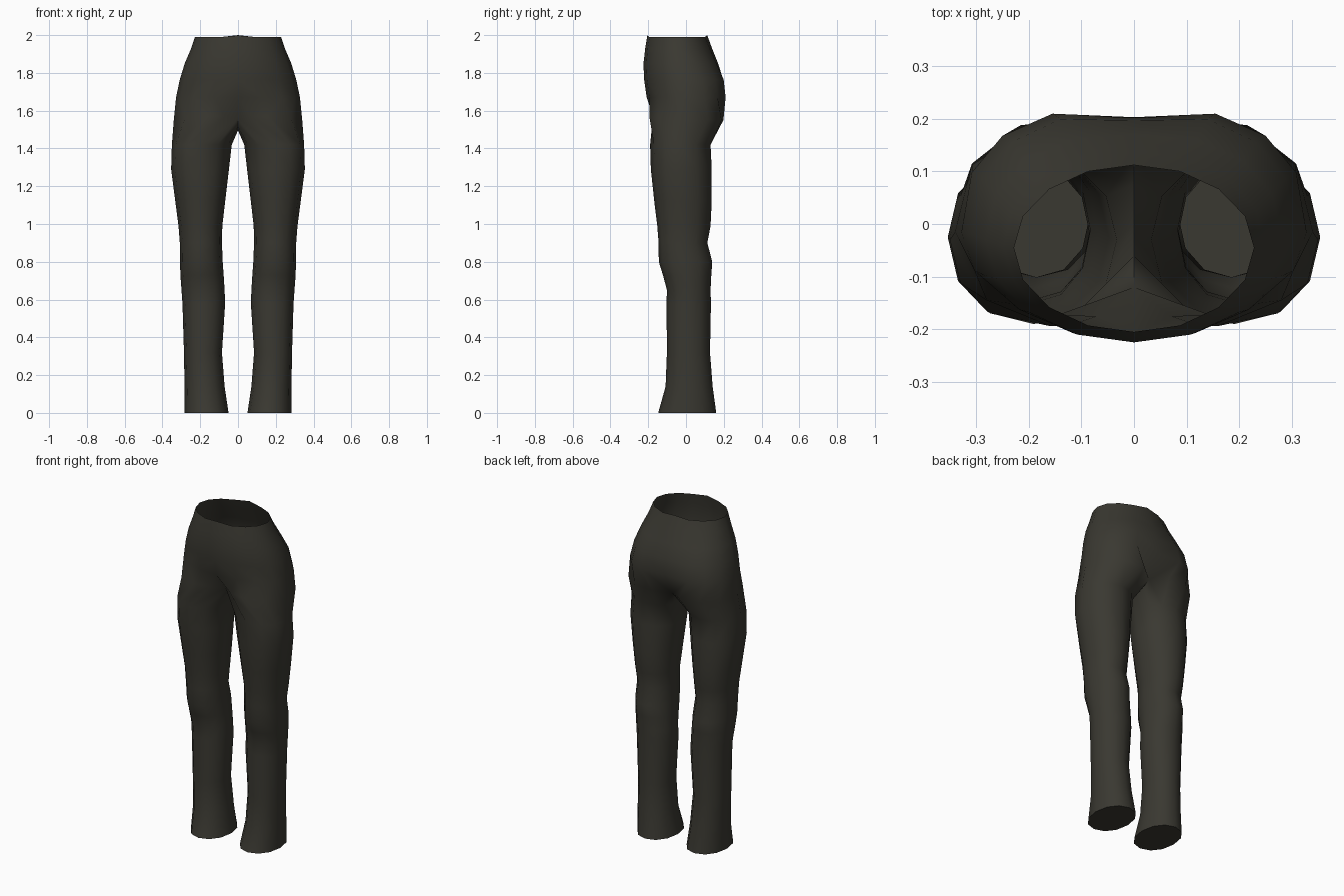
import bpy, bmesh, math

if "Cube" in bpy.data.objects:
    bpy.data.objects.remove(bpy.data.objects["Cube"])

fabric = bpy.data.materials.new("dark olive fabric")
fabric.diffuse_color = (0.042, 0.040, 0.031, 1)
fabric.use_nodes = True
fabric.node_tree.nodes["Principled BSDF"].inputs["Base Color"].default_value = fabric.diffuse_color


def power(v, e):
    return math.copysign(abs(v) ** e, v)


def hip_row(z, x_out, y_mid, y_front, y_back, y_cleft, e):
    """Nine points around the right half, front centre to back centre."""
    pts = []
    for i in range(9):
        a = math.radians(-90 + 22.5 * i)
        c, s = math.cos(a), math.sin(a)
        if s < 0:
            pts.append((x_out * c, y_mid + s * (y_mid - y_front), z))
        else:
            pts.append((x_out * power(c, e), y_mid + power(s, e) * (y_back - y_mid), z))
    pts[0] = (0, pts[0][1], z)
    pts[8] = (0, y_cleft, z)
    return pts


def leg_ring(z, x_in, x_out, y_front, y_back):
    """Twelve points around the leg, starting at the inner front."""
    cx, cy = (x_in + x_out) / 2, (y_front + y_back) / 2
    rx, ry = (x_out - x_in) / 2, (y_back - y_front) / 2
    return [(cx + rx * power(math.cos(a), 0.95), cy + ry * power(math.sin(a), 0.95), z)
            for a in (math.radians(-120 + 30 * i) for i in range(12))]


# Hips from the open waist downwards: z, x_out, y_mid, y_front, y_back, cleft, fullness
hips = [hip_row(*r) for r in (
    (1.990, 0.228, -0.045, -0.205, 0.112, 0.112, 1.0),
    (1.930, 0.248, -0.040, -0.216, 0.138, 0.138, 0.97),
    (1.850, 0.282, -0.030, -0.225, 0.175, 0.170, 0.9),
    (1.765, 0.308, -0.020, -0.222, 0.214, 0.197, 0.82),
    (1.670, 0.328, -0.015, -0.208, 0.224, 0.203, 0.78),
)]
for row in (hips[0],):
    row[0] = (0, row[0][1], 1.998)
    row[8] = (0, row[8][1], 2.0)

# Row where the hips divide, and the seam under the crotch
split = [(0, -0.12, 1.56), (0.07, -0.175, 1.57), (0.16, -0.194, 1.57),
         (0.28, -0.145, 1.56), (0.34, -0.015, 1.55), (0.308, 0.115, 1.55),
         (0.215, 0.188, 1.55), (0.09, 0.198, 1.55), (0, 0.13, 1.53)]
seam = [(0, 0.075, 1.505), (0, 0.0, 1.495), (0, -0.06, 1.515)]

# Leg: z, x_in, x_out, y_front, y_back
legs = [leg_ring(*r) for r in (
    (1.42, 0.033, 0.350, -0.190, 0.130),
    (1.29, 0.048, 0.354, -0.186, 0.136),
    (1.12, 0.068, 0.332, -0.168, 0.136),
    (0.99, 0.083, 0.315, -0.152, 0.130),
    (0.90, 0.085, 0.308, -0.145, 0.113),
    (0.80, 0.081, 0.307, -0.144, 0.139),
    (0.73, 0.076, 0.305, -0.122, 0.134),
    (0.65, 0.071, 0.299, -0.101, 0.130),
    (0.58, 0.068, 0.294, -0.103, 0.132),
    (0.32, 0.085, 0.286, -0.101, 0.127),
    (0.14, 0.071, 0.283, -0.108, 0.141),
    (0.00, 0.050, 0.282, -0.147, 0.160),
)]

bm = bmesh.new()


def add(points):
    return [bm.verts.new(p) for p in points]


def bridge(upper, lower, closed):
    n = len(upper)
    for i in range(n if closed else n - 1):
        j = (i + 1) % n
        bm.faces.new((upper[i], lower[i], lower[j], upper[j]))


# Pelvis half
hip_rows = [add(r) for r in hips] + [add(split)]
for a, b in zip(hip_rows, hip_rows[1:]):
    bridge(a, b, False)

# One leg joined to the crotch seam, closed at the hem
rings = [hip_rows[-1] + add(seam)] + [add(r) for r in legs]
for a, b in zip(rings, rings[1:]):
    bridge(a, b, True)
bm.faces.new(list(reversed(rings[-1])))

# Mirror to the other side and weld the centre line
copy = bmesh.ops.duplicate(bm, geom=bm.verts[:] + bm.edges[:] + bm.faces[:])["geom"]
for v in (g for g in copy if isinstance(g, bmesh.types.BMVert)):
    v.co.x *= -1
bmesh.ops.reverse_faces(bm, faces=[g for g in copy if isinstance(g, bmesh.types.BMFace)])
bmesh.ops.remove_doubles(bm, verts=bm.verts[:], dist=0.0005)
bmesh.ops.recalc_face_normals(bm, faces=bm.faces[:])

mesh = bpy.data.meshes.new("trousers")
bm.to_mesh(mesh)
bm.free()
mesh.materials.append(fabric)
trousers = bpy.data.objects.new("trousers", mesh)
bpy.context.collection.objects.link(trousers)
bpy.context.view_layer.objects.active = trousers
trousers.select_set(True)
bpy.ops.object.shade_smooth_by_angle(angle=math.radians(60))
